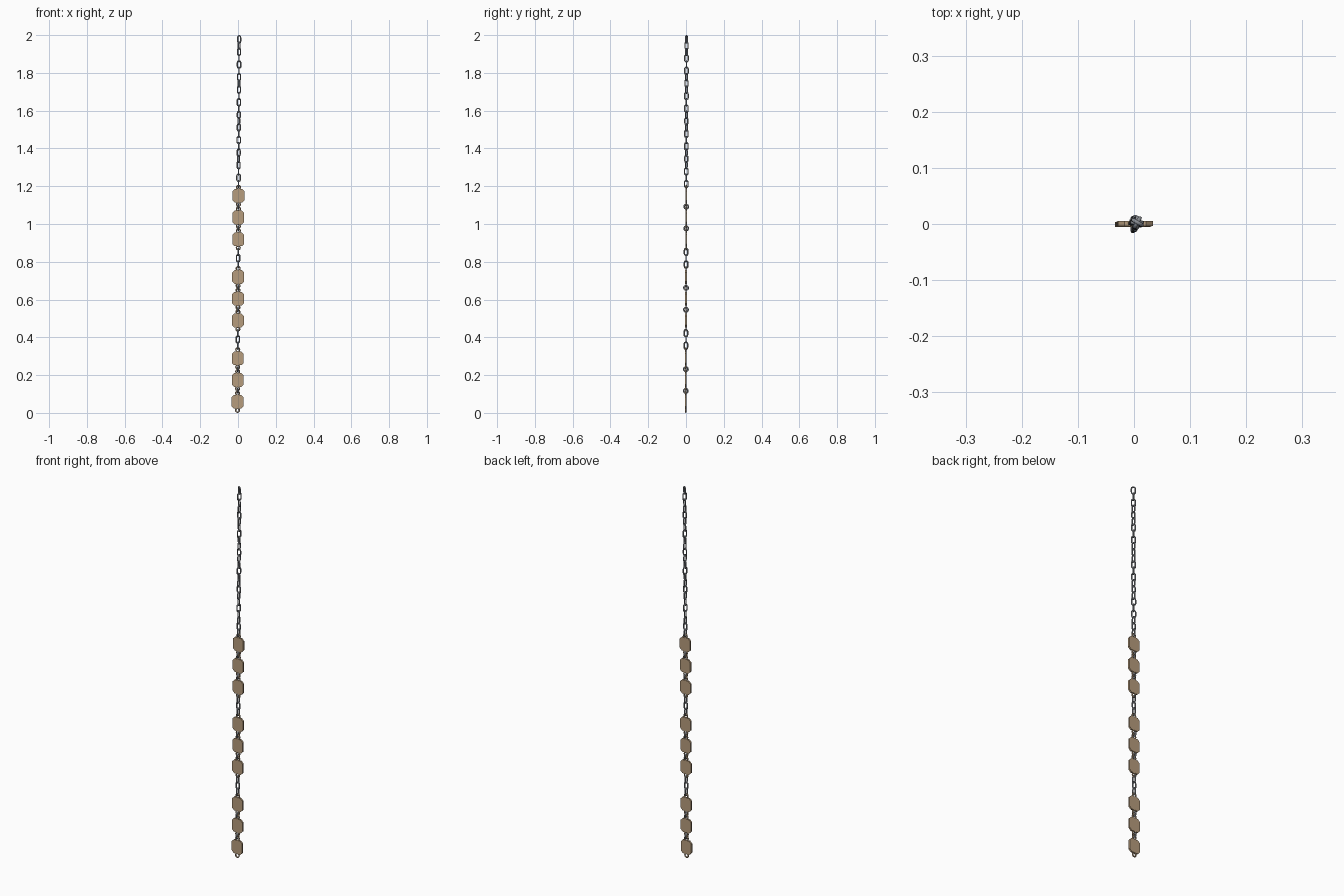
import bpy, bmesh, math
from mathutils import Vector, Matrix

if "Cube" in bpy.data.objects:
    bpy.data.objects.remove(bpy.data.objects["Cube"])

def material(name, col):
    m = bpy.data.materials.new(name)
    m.diffuse_color = (*col, 1)
    m.use_nodes = True
    m.node_tree.nodes["Principled BSDF"].inputs["Base Color"].default_value = m.diffuse_color
    return m

steel = material("grey steel", (0.25, 0.265, 0.29))
tan = material("tan plate", (0.47, 0.335, 0.205))

WIRE = 0.0035

def lean(z):
    # the chain hangs very slightly off vertical
    return Vector((0.0045 * (z - 0.6), 0.002 * (z - 0.6), z))

def finish(bm, name, mat, smooth=False):
    bmesh.ops.recalc_face_normals(bm, faces=bm.faces[:])
    me = bpy.data.meshes.new(name)
    bm.to_mesh(me)
    bm.free()
    me.materials.append(mat)
    for p in me.polygons:
        p.use_smooth = smooth
    ob = bpy.data.objects.new(name, me)
    bpy.context.collection.objects.link(ob)
    return ob

def add_loop(bm, centre, angle, half_w, half_h, wire=WIRE, per_end=8, sides=8):
    """Closed wire loop in the XZ plane: two half circles joined by straights."""
    r = half_w - wire
    straight = max(half_h - half_w, 0)
    rot = Matrix.Rotation(math.radians(angle), 3, 'Z')
    rings = []
    for end in (0, 1):
        for i in range(per_end + (1 if straight else 0)):
            a = math.pi * (end + i / per_end)
            d = Vector((math.cos(a), 0, math.sin(a)))
            c = d * r + Vector((0, 0, straight * (1 - 2 * end)))
            ring = []
            for j in range(sides):
                b = 2 * math.pi * j / sides
                p = c + d * wire * math.cos(b) + Vector((0, wire * math.sin(b), 0))
                ring.append(bm.verts.new(centre + rot @ p))
            rings.append(ring)
    for i, r0 in enumerate(rings):
        r1 = rings[(i + 1) % len(rings)]
        for j in range(sides):
            k = (j + 1) % sides
            bm.faces.new((r0[j], r0[k], r1[k], r1[j]))

def add_plate(bm, centre, hw=0.031, hh=0.0365, cut=0.012, t=0.0045):
    """Octagonal plate with cut corners."""
    outline = [(hw, hh - cut), (hw - cut, hh), (cut - hw, hh), (-hw, hh - cut),
               (-hw, cut - hh), (cut - hw, -hh), (hw - cut, -hh), (hw, cut - hh)]
    front, back = ([bm.verts.new(centre + Vector((x, y, z))) for x, z in outline]
                   for y in (-t, t))
    bm.faces.new(front)
    bm.faces.new(back[::-1])
    for j in range(8):
        k = (j + 1) % 8
        bm.faces.new((front[j], front[k], back[k], back[j]))

# long upper chain, twist pattern repeats every six links
PITCH = 0.0333
twist = (0, 90, -30, 60, -30, 90)
bm = bmesh.new()
for i in range(-1, 23):
    add_loop(bm, lean(1.9775 - (22 - i) * PITCH), twist[i % 6], 0.0125, 0.0225)
finish(bm, "upper_chain", steel, True)

# three groups of three plates, each plate with an eye ring above and below
groups = [[g - 0.115 * i for i in range(3)] for g in (1.149, 0.719, 0.289)]
n = 0
for group in groups:
    for z in group:
        n += 1
        bm = bmesh.new()
        add_plate(bm, lean(z))
        finish(bm, f"plate_{n}", tan)
        bm = bmesh.new()
        for s in (-1, 1):
            add_loop(bm, lean(z + s * 0.0455), 0, 0.0135, 0.0135)
        finish(bm, f"plate_eyes_{n}", tan, True)

# round rings joining the plates inside a group
bm = bmesh.new()
for group in groups:
    for a, b in zip(group, group[1:]):
        add_loop(bm, lean((a + b) / 2), 90, 0.0155, 0.0155, 0.0042)
finish(bm, "joining_rings", steel, True)

# three links bridging each pair of groups
bm = bmesh.new()
for a, b in zip(groups, groups[1:]):
    mid = (a[-1] + b[0]) / 2
    for k in (-1, 0, 1):
        add_loop(bm, lean(mid + k * PITCH), 90 * abs(k), 0.0125, 0.0225)
finish(bm, "bridge_links", steel, True)
